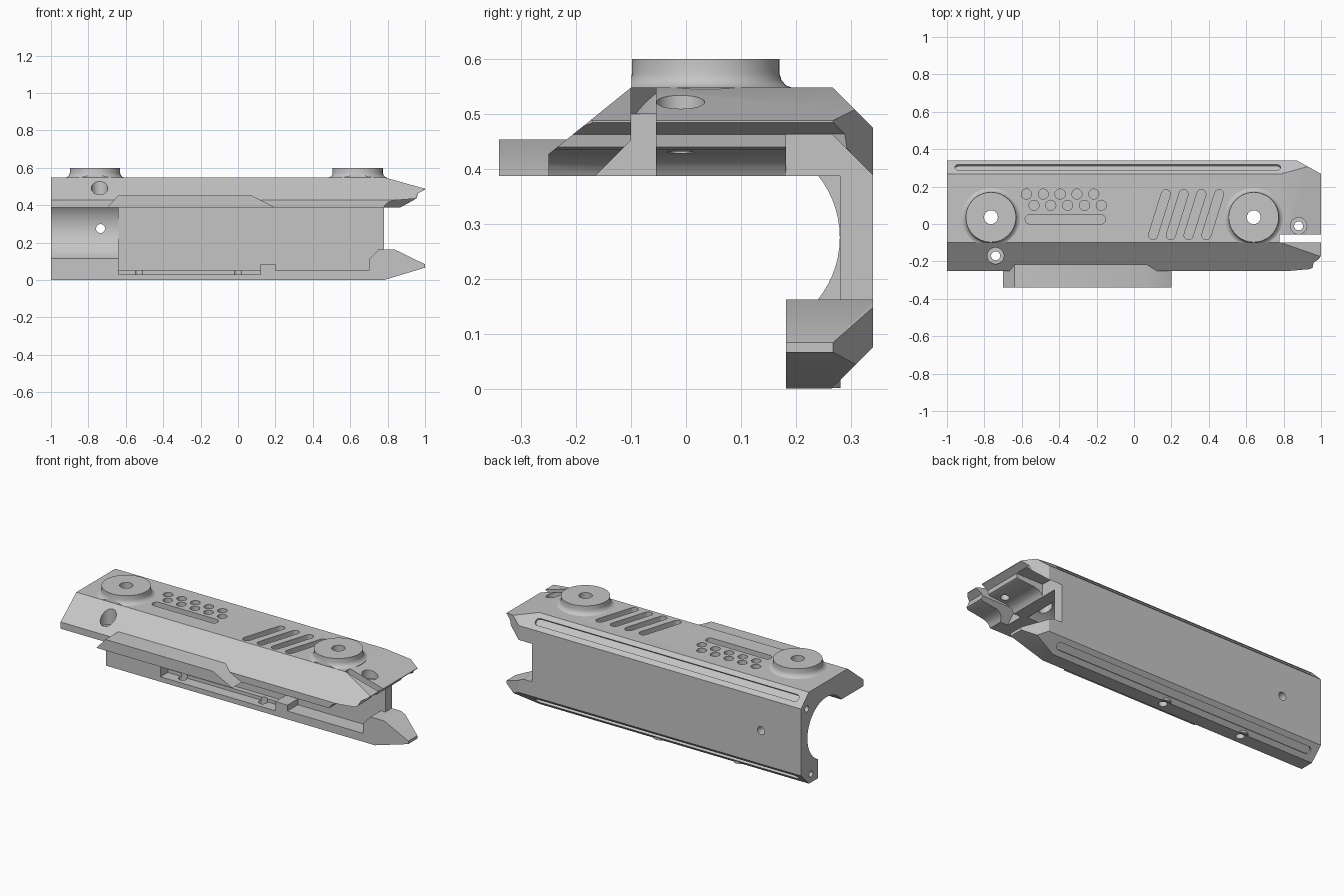
import bpy, bmesh, math
from mathutils import Vector

cube = bpy.data.objects.get("Cube")
if cube:
    bpy.data.objects.remove(cube, do_unlink=True)

GREY = (0.56, 0.56, 0.56, 1)
grey = bpy.data.materials.new("mid grey")
grey.use_nodes = True
grey.diffuse_color = GREY
grey.node_tree.nodes["Principled BSDF"].inputs["Base Color"].default_value = GREY


def finish(name, bm):
    bmesh.ops.recalc_face_normals(bm, faces=bm.faces)
    mesh = bpy.data.meshes.new(name)
    bm.to_mesh(mesh)
    bm.free()
    mesh.materials.append(grey)
    obj = bpy.data.objects.new(name, mesh)
    bpy.context.collection.objects.link(obj)
    return obj


def prism(name, pts, origin, u, v, sweep):
    """Extrude a 2D outline lying on axes u, v along the vector sweep."""
    o, u, v = Vector(origin), Vector(u), Vector(v)
    bm = bmesh.new()
    face = bm.faces.new([bm.verts.new(o + u * a + v * b) for a, b in pts])
    top = bmesh.ops.extrude_face_region(bm, geom=[face])["geom"]
    bmesh.ops.translate(bm, vec=Vector(sweep),
                        verts=[e for e in top if isinstance(e, bmesh.types.BMVert)])
    return finish(name, bm)


X, Y, Z = Vector((1, 0, 0)), Vector((0, 1, 0)), Vector((0, 0, 1))


def stadium(length, r, n=12):
    """Rounded slot outline along u; a circle when length is 0."""
    pts = []
    for side, start in ((1, -math.pi / 2), (-1, math.pi / 2)):
        for i in range(n + 1 if length else n):
            a = start + math.pi * i / n
            pts.append((side * length / 2 + r * math.cos(a), r * math.sin(a)))
    return pts


def lathe(name, profile, centre, clip_y=None, n=48):
    """Spin a closed (radius, z) outline about a vertical axis."""
    bm = bmesh.new()
    rings = [[bm.verts.new((centre[0] + r * math.cos(2 * math.pi * i / n),
                            centre[1] + r * math.sin(2 * math.pi * i / n), z))
              for i in range(n)] for r, z in profile]
    for a, b in zip(rings, rings[1:] + rings[:1]):
        for i in range(n):
            j = (i + 1) % n
            bm.faces.new((a[i], a[j], b[j], b[i]))
    bmesh.ops.recalc_face_normals(bm, faces=bm.faces)
    if clip_y is not None:
        bmesh.ops.bisect_plane(bm, geom=bm.verts[:] + bm.edges[:] + bm.faces[:],
                               plane_co=(0, clip_y, 0), plane_no=(0, -1, 0), clear_outer=True)
        bmesh.ops.holes_fill(bm, edges=[e for e in bm.edges if e.is_boundary], sides=0)
    return finish(name, bm)


cutters = []


def cut(pts, origin, u, v, sweep):
    cutters.append(prism("cutter", pts, origin, u, v, sweep))


def bore(x, y, r, z0=-0.1, z1=0.8):
    cut(stadium(0, r), (x, y, z0), X, Y, Z * (z1 - z0))


# Shell cross-section swept along the length
shell = prism("shell_body",
              [(0.182, 0), (0.265, 0), (0.34, 0.075), (0.34, 0.475), (0.267, 0.548), (-0.1, 0.548),
               (-0.25, 0.427), (-0.25, 0.387), (0.182, 0.387)],
              (-1, 0, 0), Y, Z, X * 2)

# Main recess, with stepped lower ledge
cut([(-0.64, 0.05), (0.12, 0.05), (0.12, 0.085), (0.2, 0.085), (0.2, 0.05), (0.7, 0.05),
     (0.7, 0.11), (0.75, 0.162), (0.8, 0.162), (0.8, 0.387), (-0.64, 0.387)],
    (0, 0.1, 0), X, Z, Y * 0.18)
cut([(-0.64, 0.03), (0.12, 0.03), (0.12, 0.06), (-0.64, 0.06)], (0, 0.1, 0), X, Z, Y * 0.15)

# Round channel: full at the open end, continued in the ceiling of the recess
cut(stadium(0, 0.18, 32), (-1.1, 0.1, 0.275), Y, Z, X * 0.46)
cut(stadium(0, 0.178, 32), (-0.7, 0.1, 0.275), Y, Z, X * 1.4)

# Forked end: curved underside, rear gap with bevelled corner, tapers
cut([(0.78, 0.2), (1.1, 0.2), (1.1, 0.484), (1, 0.484), (0.96, 0.462), (0.955, 0.44),
     (0.94, 0.434), (0.84, 0.427), (0.81, 0.419), (0.79, 0.405), (0.78, 0.387)],
    (0, -0.5, 0), X, Z, Y * 0.69)
cut([(0.182, 0.162), (0.4, 0.162), (0.4, 0.329), (0.267, 0.462), (0.182, 0.462)],
    (0.78, 0, 0), Y, Z, X * 0.4)
cut([(0.84, 0.162), (1, 0.084), (1.1, 0.084), (1.1, 0.2), (0.84, 0.2)], (0, -0.5, 0), X, Z, Y)
cut([(0.88, 0.387), (0.955, 0.438), (0.962, 0.463), (1, 0.484), (1.1, 0.484), (1.1, 0.3),
     (0.88, 0.3)], (0, 0.15, 0), X, Z, Y * 0.3)
cut([(0.78, 0), (1, 0.066), (1.1, 0.066), (1.1, -0.1), (0.78, -0.1)], (0, -0.5, 0), X, Z, Y)
cut([(0.785, 0.548), (1, 0.488), (1.1, 0.46), (1.1, 0.7), (0.785, 0.7)], (0, -0.5, 0), X, Z, Y)

# Corner cuts at the tips
cut([(0.95, -0.25), (0.965, -0.22), (1, -0.17), (1.1, -0.1), (1.1, -0.4), (0.95, -0.4)],
    (0, 0, -0.1), X, Y, Z)
cut([(0.87, 0.34), (1, 0.268), (1.1, 0.21), (1.1, 0.5), (0.87, 0.5)], (0, 0, -0.1), X, Y, Z)

# Slot with undercut end, flared at the bottom
cut([(0.79, 0.56), (0.73, 0.5), (0.73, 0.3), (1.1, 0.3), (1.1, 0.56)],
    (0, -0.1, 0), X, Z, Y * 0.045)
cut([(-0.056, 0.36), (-0.192, 0.36), (-0.1, 0.452), (-0.056, 0.452)], (0.73, 0, 0), Y, Z, X * 0.4)

# Top grip pattern: dots, long slot and slanted slots
TOP = 0.518
for i in range(5):
    bore(-0.575 + 0.09 * i, 0.16, 0.027, TOP)
    bore(-0.535 + 0.09 * i, 0.1, 0.027, TOP)
cut(stadium(0.38, 0.025), (-0.367, 0.025, TOP), X, Y, Z * 0.1)
slant = Vector((0.075, 0.24, 0)).normalized()
for i in range(4):
    cut(stadium(0.23, 0.024), (0.136 + 0.095 * i, 0.05, TOP), slant, Z.cross(slant), Z * 0.1)

# Long grooves on both rear chamfers
for z, s in ((0.5115, 1), (0.0375, -1)):
    out = Vector((0, 1, s)).normalized()
    cut(stadium(1.7, 0.021), Vector((-0.087, 0.3035, z)) - out * 0.013, X, X.cross(out), out * 0.1)

# Screw holes
for x, y, seat in ((-0.74, -0.17, 0.43), (0.88, -0.01, 0.48)):
    bore(x, y, 0.044, seat)
    bore(x, y, 0.024)
cut(stadium(0, 0.024), (-0.735, 0.2, 0.275), X, Z, Y * 0.3)
for y, z in ((0.285, 0.455), (0.245, 0.05)):
    cut(stadium(0, 0.018), (-1.1, y, z), Y, Z, X * 0.16)

# Round bosses on the top
for side, x in (("right", -0.765), ("left", 0.64)):
    bore(x, 0.036, 0.037)
    lathe(side + "_boss",
          [(0.037, 0.5), (0.037, 0.6), (0.134, 0.6), (0.134, 0.574), (0.138, 0.561),
           (0.146, 0.552), (0.156, 0.548), (0.156, 0.5)], (x, 0.036), clip_y=-0.099)

# Screw sleeves through the lower ledge
for i, x in enumerate((-0.53, 0)):
    bore(x, 0.236, 0.024, -0.1, 0.1)
    lathe("lower_sleeve_%d" % (i + 1),
          [(0.024, 0.001), (0.024, 0.029), (0.045, 0.029), (0.045, 0.001)], (x, 0.236), n=24)

# Carve the shell, then drop the cutters
for c in cutters:
    mod = shell.modifiers.new("cut", "BOOLEAN")
    mod.operation, mod.solver, mod.object = "DIFFERENCE", "EXACT", c
bpy.context.view_layer.update()
carved = bpy.data.meshes.new_from_object(
    shell.evaluated_get(bpy.context.evaluated_depsgraph_get()))
shell.modifiers.clear()
shell.data = carved
for c in cutters:
    bpy.data.objects.remove(c, do_unlink=True)

# Side plate along the front edge
prism("front_plate", [(-0.7, 0.387), (-0.64, 0.453), (0.07, 0.453), (0.2, 0.387)],
      (0, -0.34, 0), X, Z, Y * 0.13)

# Smooth the round surfaces, keep edges sharp
bpy.ops.object.select_all(action="DESELECT")
for obj in bpy.context.scene.objects:
    if obj.type == "MESH" and grey.name in obj.data.materials:
        obj.select_set(True)
        bpy.context.view_layer.objects.active = obj
bpy.ops.object.shade_smooth_by_angle(angle=math.radians(28))
